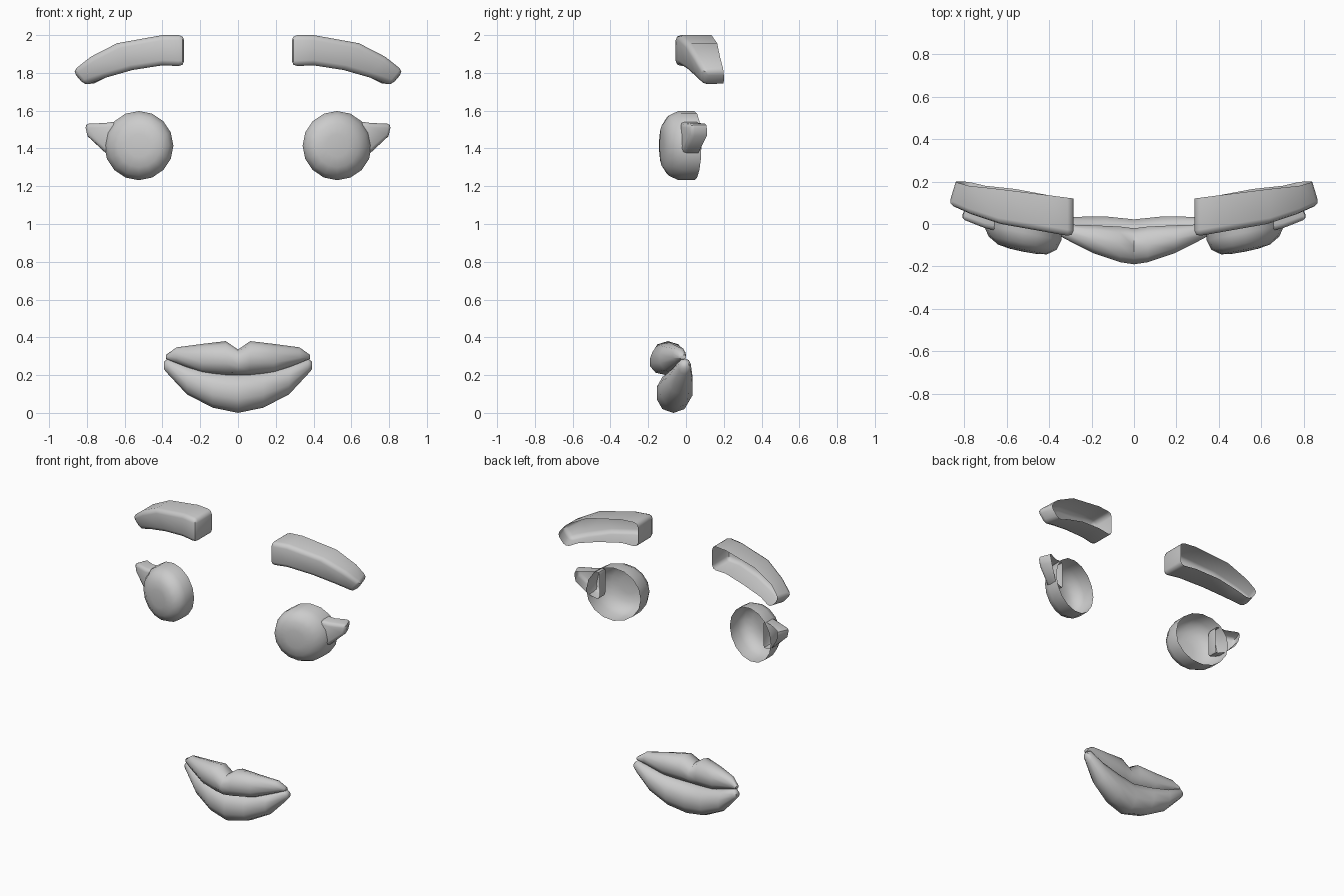
import bpy, math

if "Cube" in bpy.data.objects:
    bpy.data.objects.remove(bpy.data.objects["Cube"])


def make(name, verts, faces, bevel=0.0, angle=50):
    me = bpy.data.meshes.new(name)
    me.from_pydata(verts, [], faces)
    ob = bpy.data.objects.new(name, me)
    bpy.context.collection.objects.link(ob)
    bpy.ops.object.select_all(action='DESELECT')
    ob.select_set(True)
    bpy.context.view_layer.objects.active = ob
    if bevel:
        m = ob.modifiers.new("bevel", 'BEVEL')
        m.width, m.segments = bevel, 2
        m.limit_method, m.angle_limit = 'ANGLE', math.radians(40)
        bpy.ops.object.modifier_apply(modifier=m.name)
    bpy.ops.object.shade_smooth_by_angle(angle=math.radians(angle))
    return ob


def mirrored(name, verts, faces, bevel=0.0):
    make("left_" + name, verts, faces, bevel)
    flip = [(-x, y, z) for x, y, z in verts]
    make("right_" + name, flip, [f[::-1] for f in faces], bevel)


def open_bar(stations):
    """Bar along x without a back; station = top x, z, bottom x, z, front y, back y."""
    v, f = [], []
    for i, (tx, tz, bx, bz, yf, yb) in enumerate(stations):
        back = -0.035 if i == len(stations) - 1 else 0.0
        v += [(tx + back, yb, tz), (tx, yf, tz), (bx, yf, bz), (bx + back, yb, bz)]
    for i in range(len(stations) - 1):
        a = 4 * i
        f += [(a + k, a + k + 1, a + k + 5, a + k + 4) for k in range(3)]
    e = 4 * (len(stations) - 1)
    f += [(3, 2, 1, 0), (e, e + 1, e + 2, e + 3)]
    return v, f


def lip(name, half, sides=10):
    """Closed loft; station = x, front y, back y, top z, bottom z."""
    stations = [(-s[0],) + s[1:] for s in half[:0:-1]] + half
    v, f = [], []
    for x, yf, yb, zt, zb in stations:
        for k in range(sides):
            a = 2 * math.pi * k / sides + math.pi / 2
            c, s = math.cos(a), math.sin(a)
            c = math.copysign(abs(c) ** 0.85, c)
            v.append((x, (yf + yb) / 2 + c * (yb - yf) / 2 * 1.04,
                      (zt + zb) / 2 + s * (zt - zb) / 2))
    for i in range(len(stations) - 1):
        for k in range(sides):
            a, b = i * sides + k, i * sides + (k + 1) % sides
            f.append((a, b, b + sides, a + sides))
    n = len(v)
    f += [tuple(range(sides))[::-1], tuple(range(n - sides, n))]
    make(name, v, f, angle=60)


# Eyebrows
mirrored("eyebrow", *open_bar([
    (0.285, 2.00, 0.285, 1.835, -0.06, 0.12),
    (0.40, 2.00, 0.40, 1.84, -0.04, 0.135),
    (0.64, 1.957, 0.56, 1.815, 0.00, 0.165),
    (0.78, 1.885, 0.70, 1.775, 0.045, 0.18),
    (0.885, 1.81, 0.82, 1.733, 0.09, 0.20)]), bevel=0.028)

# Eyes: open-backed domes turned slightly outwards
N = 16
rings = [(0.06, -0.128), (0.115, -0.12), (0.16, -0.09), (0.183, -0.04), (0.183, 0.045)]
verts, faces = [(0.525, -0.13, 1.415)], []
for r, y in rings:
    for k in range(N):
        a = 2 * math.pi * k / N
        dx = r * math.cos(a)
        verts.append((0.525 + dx, y + 0.2 * dx, 1.415 + r * math.sin(a)))
for k in range(N):
    j = (k + 1) % N
    faces.append((0, 1 + k, 1 + j))
    for i in range(len(rings) - 1):
        a = 1 + i * N
        faces.append((a + k, a + N + k, a + N + j, a + j))
mirrored("eye", verts, faces)

# Lashes: tapered bars at the outer corners, open at the back
mirrored("eyelash", *open_bar([
    (0.63, 1.545, 0.63, 1.35, -0.035, 0.05),
    (0.70, 1.535, 0.70, 1.375, -0.02, 0.065),
    (0.82, 1.53, 0.805, 1.465, 0.025, 0.11)]), bevel=0.022)

# Lips
lip("upper_lip", [
    (0.0, -0.19, -0.02, 0.335, 0.20),
    (0.065, -0.18, -0.012, 0.38, 0.20),
    (0.19, -0.138, -0.006, 0.365, 0.212),
    (0.325, -0.07, -0.002, 0.347, 0.263),
    (0.38, -0.035, 0.0, 0.308, 0.285)])
lip("lower_lip", [
    (0.0, -0.155, 0.022, 0.21, 0.0),
    (0.135, -0.135, 0.036, 0.222, 0.028),
    (0.27, -0.09, 0.034, 0.25, 0.098),
    (0.37, -0.04, 0.025, 0.288, 0.205),
    (0.393, -0.025, 0.015, 0.27, 0.232)])
